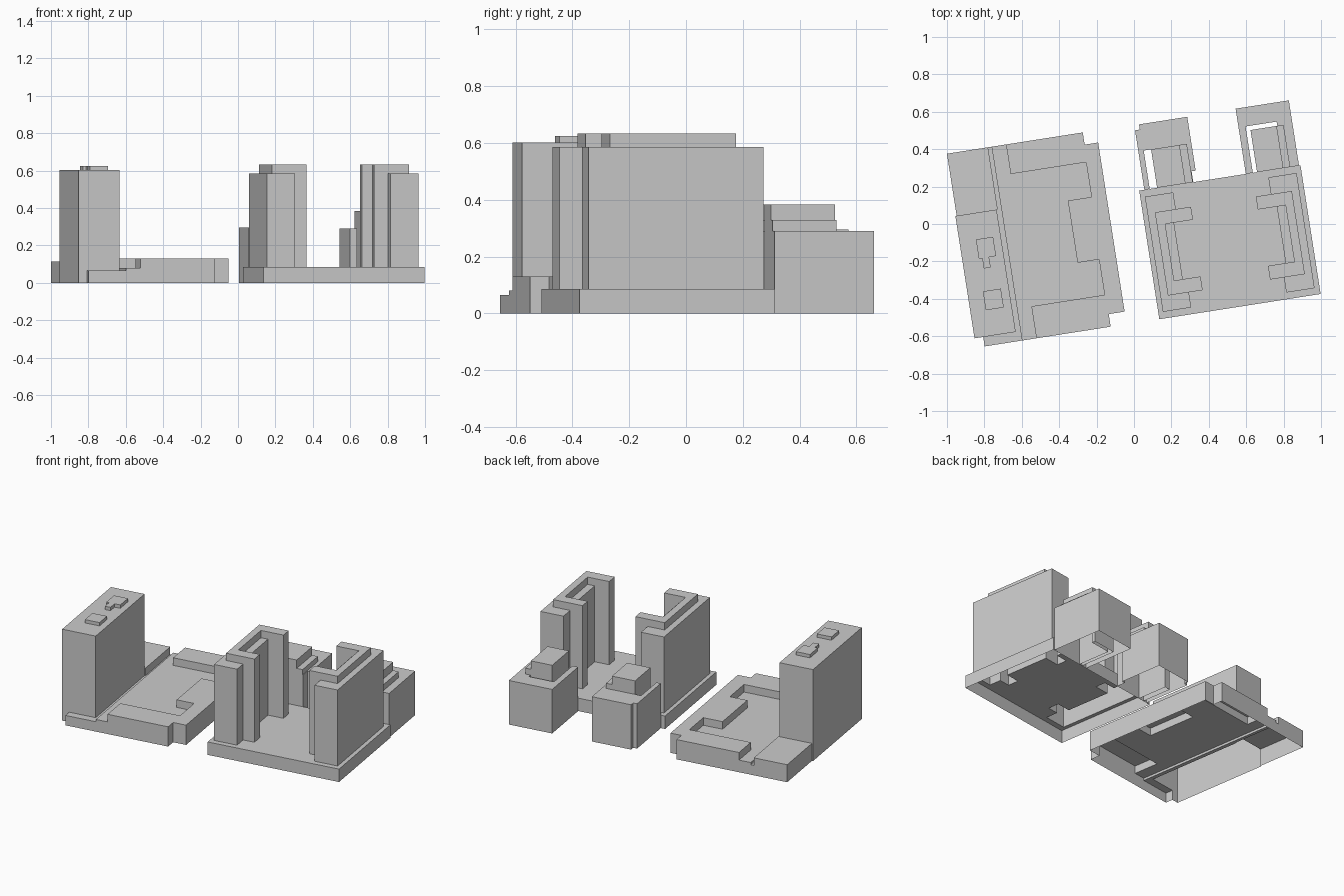
import bpy, bmesh, math
from mathutils import Matrix

# The whole complex is rectilinear on plan, turned slightly about z.
TURN = Matrix.Rotation(math.radians(8.9), 4, 'Z')

grey = bpy.data.materials.new("light_grey")
grey.diffuse_color = (0.6, 0.6, 0.6, 1)


def massing(name, blocks):
    """Hollow, open-bottomed shell from plan rectangles (u0, u1, v0, v1, height).
    Later rectangles override earlier ones; height 0 cuts an opening."""
    us = sorted({b[i] for b in blocks for i in (0, 1)})
    vs = sorted({b[i] for b in blocks for i in (2, 3)})

    def height(i, j):
        if not (0 <= i < len(us) - 1 and 0 <= j < len(vs) - 1):
            return 0
        u, v = (us[i] + us[i + 1]) / 2, (vs[j] + vs[j + 1]) / 2
        h = 0
        for u0, u1, v0, v1, top in blocks:
            if u0 < u < u1 and v0 < v < v1:
                h = top
        return h

    bm = bmesh.new()

    def face(pts):
        bm.faces.new([bm.verts.new(p) for p in pts])

    for i in range(len(us) - 1):
        for j in range(len(vs) - 1):
            h = height(i, j)
            if h == 0:
                continue
            a, b, c, d = us[i], us[i + 1], vs[j], vs[j + 1]
            face([(a, c, h), (b, c, h), (b, d, h), (a, d, h)])
            # walls down to each lower neighbour
            for p, q, n in (((a, c), (b, c), height(i, j - 1)),
                            ((b, c), (b, d), height(i + 1, j)),
                            ((b, d), (a, d), height(i, j + 1)),
                            ((a, d), (a, c), height(i - 1, j))):
                if n < h:
                    face([(*p, n), (*q, n), (*q, h), (*p, h)])
    bmesh.ops.remove_doubles(bm, verts=bm.verts, dist=1e-5)
    bm.transform(TURN)
    mesh = bpy.data.meshes.new(name)
    bm.to_mesh(mesh)
    bm.free()
    mesh.materials.append(grey)
    obj = bpy.data.objects.new(name, mesh)
    bpy.context.collection.objects.link(obj)
    return obj


# Slab tower with its low podium and sunken courtyard
massing("slab_tower_block", [
    (-0.89, -0.688, -0.523, 0.526, 0.065),     # low front strip and gutter
    (-0.688, -0.208, -0.523, 0.526, 0.13),     # podium
    (-0.208, -0.195, -0.455, 0.526, 0.13),
    (-0.195, -0.122, -0.455, 0.46, 0.13),
    (-0.688, -0.61, -0.523, 0.526, 0.08),      # courtyard floor
    (-0.61, -0.33, -0.35, 0.366, 0.08),
    (-0.33, -0.214, -0.35, -0.158, 0.08),
    (-0.33, -0.202, 0.178, 0.366, 0.08),
    (-0.93, -0.708, 0.19, 0.526, 0.115),       # rear annexe
    (-0.937, -0.714, -0.472, 0.19, 0.602),     # tower
    (-0.854, -0.757, -0.333, -0.231, 0.624),   # roof plant rooms
    (-0.848, -0.755, -0.055, 0.049, 0.624),
    (-0.83, -0.793, -0.111, -0.055, 0.624),
])

# One C-shaped tower; the other is its mirror image about MID
MID = 0.4905
c_tower = [
    (0.08, 0.233, 0.044, 0.135, 0.585),        # lower outer wing
    (0.08, 0.233, -0.488, -0.406, 0.585),
    (0.08, 0.212, -0.406, 0.044, 0.585),       # outer ledge and inner ledge
    (0.12, 0.165, -0.406, 0.044, 0.633),       # high spine
    (0.12, 0.315, -0.026, 0.044, 0.633),       # high arms
    (0.12, 0.308, -0.406, -0.332, 0.633),
]
mirrored = [(2 * MID - b, 2 * MID - a, c, d, h) for a, b, c, d, h in c_tower]
massing("twin_c_towers_on_podium",
        [(0.055, 0.928, -0.524, 0.172, 0.085)] + c_tower + mirrored)

# Rear pavilions with a raised box standing in a roof opening
massing("rear_pavilion_left", [
    (0.083, 0.348, 0.172, 0.494, 0.295),
    (0.109, 0.37, 0.231, 0.522, 0.295),
    (0.112, 0.152, 0.172, 0.38, 0),
    (0.152, 0.345, 0.172, 0.38, 0.329),
    (0.152, 0.306, 0.172, 0.38, 0.384),
])
massing("rear_pavilion_right", [
    (0.632, 0.92, 0.172, 0.525, 0.29),
    (0.67, 0.838, 0.172, 0.423, 0),
    (0.693, 0.872, 0.172, 0.4, 0.329),
    (0.693, 0.835, 0.172, 0.4, 0.384),
])
